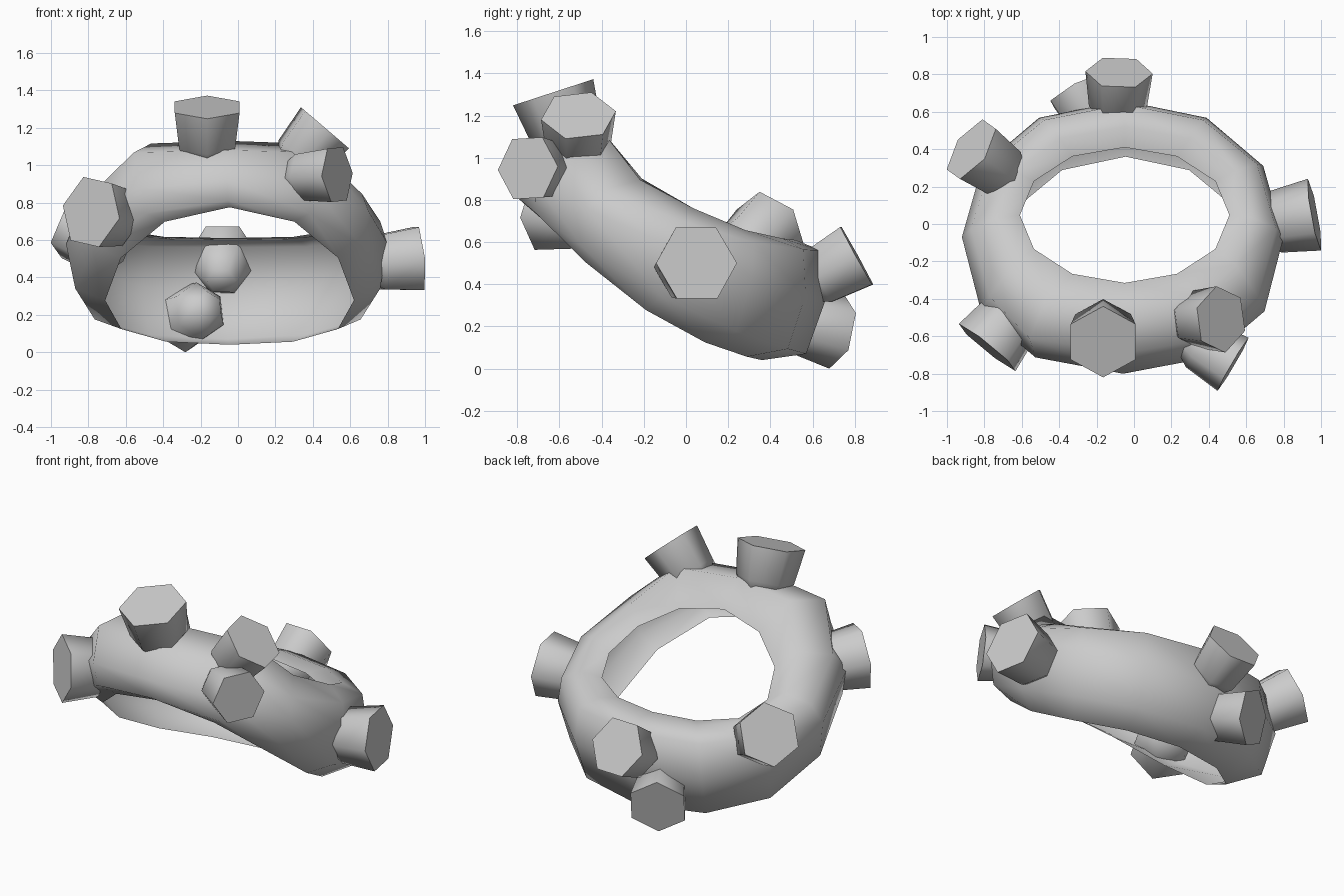
import bpy, bmesh, math
from mathutils import Vector

if "Cube" in bpy.data.objects:
    bpy.data.objects.remove(bpy.data.objects["Cube"])

grey = bpy.data.materials.new("light_grey")
grey.diffuse_color = (0.6, 0.6, 0.6, 1)
grey.use_nodes = True
grey.node_tree.nodes["Principled BSDF"].inputs["Base Color"].default_value = grey.diffuse_color


def finish(name, bm, angle):
    me = bpy.data.meshes.new(name)
    bm.to_mesh(me)
    bm.free()
    ob = bpy.data.objects.new(name, me)
    bpy.context.collection.objects.link(ob)
    me.materials.append(grey)
    bpy.ops.object.select_all(action='DESELECT')
    ob.select_set(True)
    bpy.context.view_layer.objects.active = ob
    bpy.ops.object.shade_smooth_by_angle(angle=math.radians(angle))
    return ob


# Tilted open shell: hoops from the inner rim over the top to the bottom edge
# each hoop: front y, front z, back y, back z, left x, right x, side sag, front squareness
hoops = [
    (-0.315, 0.98, 0.41, 0.60, -0.61, 0.51, -0.10, 1.0),
    (-0.45, 1.13, 0.52, 0.61, -0.73, 0.63, -0.11, 0.94),
    (-0.69, 1.08, 0.64, 0.56, -0.87, 0.76, -0.12, 0.88),
    (-0.80, 0.92, 0.66, 0.32, -0.92, 0.80, -0.04, 0.88),
    (-0.80, 0.81, 0.57, 0.07, -0.87, 0.76, -0.10, 0.90),
    (-0.74, 0.775, 0.36, 0.04, -0.71, 0.62, -0.13, 0.94),
]
# uneven shoulders on the crest: segment -> (x shift, z shift)
lumps = {8: (-0.06, 0.045), 10: (0.04, 0.045), 7: (0, -0.02), 11: (0, -0.03)}
SEG = 12
bm = bmesh.new()
rows = []
for h, (fy, fz, by, bz, lx, rx, sag, power) in enumerate(hoops):
    row = []
    for i in range(SEG):
        a = 2 * math.pi * i / SEG
        c, s = math.cos(a), math.sin(a)
        p = power if s < 0.01 else (1 + power) / 2
        c = math.copysign(abs(c) ** p, c)
        s = math.copysign(abs(s) ** p, s)
        t = (s + 1) / 2
        dx, dz = lumps.get(i, (0, 0)) if h in (1, 2) else (0, 0)
        row.append(bm.verts.new(((lx + rx) / 2 + c * (rx - lx) / 2 + dx,
                                 fy + (by - fy) * t,
                                 fz + (bz - fz) * t + sag * (1 - s * s) + dz)))
    rows.append(row)
for r0, r1 in zip(rows, rows[1:]):
    for i in range(SEG):
        j = (i + 1) % SEG
        bm.faces.new((r0[i], r1[i], r1[j], r0[j]))
bmesh.ops.recalc_face_normals(bm, faces=bm.faces)
# keep the shell facing outwards
if sum(f.normal.dot(f.calc_center_median() - Vector((0, 0, 0.5))) for f in bm.faces) < 0:
    bmesh.ops.reverse_faces(bm, faces=bm.faces)
finish("ring_shell", bm, 75)


# Six-sided stub pushed through the shell, tapering to a small inner end
def stub(name, end, direction, radius, roll=0):
    d = Vector(direction).normalized()
    side = Vector((0, 0, 1)).cross(d).normalized()
    up = d.cross(side)
    bm = bmesh.new()
    rings = []
    for depth, k in ((0, 1), (0.21, 0.86), (0.32, 0.43)):
        ring = []
        for i in range(6):
            a = math.radians(60 * i + roll)
            p = Vector(end) - d * depth + (side * math.cos(a) + up * math.sin(a)) * radius * k
            ring.append(bm.verts.new(p))
        rings.append(ring)
    for r0, r1 in zip(rings, rings[1:]):
        for i in range(6):
            j = (i + 1) % 6
            bm.faces.new((r0[i], r1[i], r1[j], r0[j]))
    bm.faces.new(rings[0])
    bm.faces.new(rings[-1][::-1])
    bmesh.ops.recalc_face_normals(bm, faces=bm.faces)
    finish(name, bm, 61)


stub("right_stub", (0.965, 0.05, 0.50), (0.98, 0.18, 0.09), 0.195)
stub("back_stub", (-0.08, 0.81, 0.535), (0.03, 0.87, 0.48), 0.18)
stub("back_low_stub", (-0.30, 0.715, 0.175), (-0.45, 0.85, -0.22), 0.18, 30)
stub("back_left_stub", (-0.87, 0.40, 0.67), (-0.70, 0.50, 0.45), 0.19, 30)
stub("front_left_stub", (-0.785, -0.66, 0.75), (-0.62, -0.77, 0.10), 0.20, 50)
stub("front_top_stub", (-0.165, -0.63, 1.31), (0.0, -0.31, 0.95), 0.20, 30)
stub("front_right_upper_stub", (0.465, -0.51, 1.20), (0.65, 0.0, 0.76), 0.18, 10)
stub("front_right_lower_stub", (0.53, -0.75, 0.95), (0.85, -0.50, 0.05), 0.165, 3)
